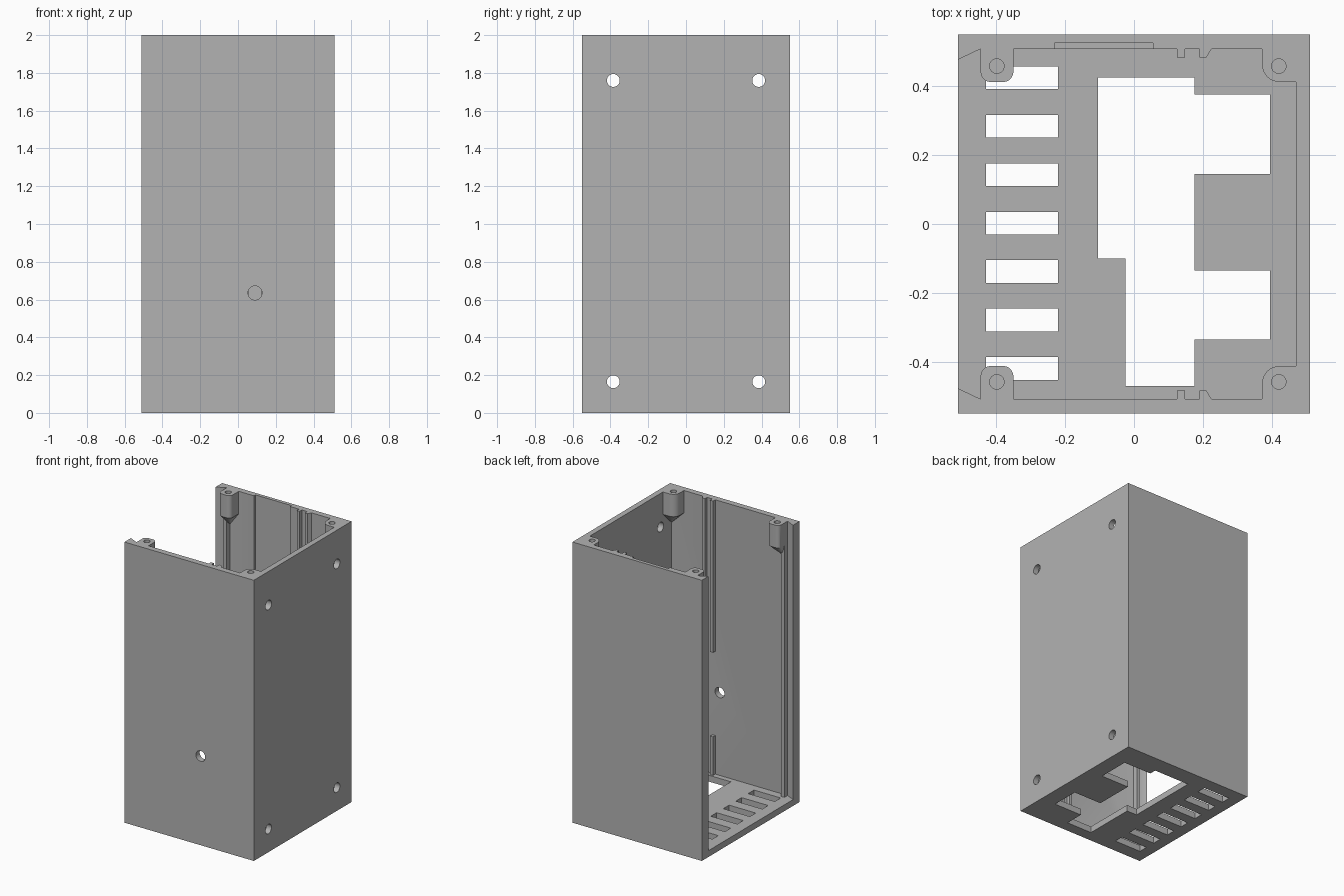
import bpy, bmesh
from math import cos, sin, pi, radians
from mathutils import Matrix, Vector

if "Cube" in bpy.data.objects:
    bpy.data.objects.remove(bpy.data.objects["Cube"], do_unlink=True)

grey = bpy.data.materials.new("light_grey_plastic")
grey.use_nodes = True
grey.diffuse_color = (0.45, 0.45, 0.45, 1)
grey.node_tree.nodes["Principled BSDF"].inputs["Base Color"].default_value = grey.diffuse_color

W, D, H = 0.51, 0.55, 2.0      # half width, half depth, height
IN_X, IN_Y = 0.47, 0.508       # inner wall faces
FLOOR = 0.045


def make(name, bm):
    bmesh.ops.recalc_face_normals(bm, faces=bm.faces[:])
    mesh = bpy.data.meshes.new(name)
    bm.to_mesh(mesh)
    bm.free()
    mesh.materials.append(grey)
    obj = bpy.data.objects.new(name, mesh)
    bpy.context.collection.objects.link(obj)
    return obj


def loft(name, rings):
    """Closed solid through a stack of (points, z) rings."""
    bm = bmesh.new()
    loops = [[bm.verts.new((x, y, z)) for x, y in pts] for pts, z in rings]
    n = len(loops[0])
    for a, b in zip(loops, loops[1:]):
        for i in range(n):
            j = (i + 1) % n
            bm.faces.new((a[i], a[j], b[j], b[i]))
    bm.faces.new(loops[0])
    bm.faces.new(loops[-1])
    return make(name, bm)


def prism(name, pts, z0, z1):
    return loft(name, [(pts, z0), (pts, z1)])


def rect(x0, x1, y0, y1):
    return [(x0, y0), (x1, y0), (x1, y1), (x0, y1)]


def cylinder(name, centre, radius, depth, axis):
    bm = bmesh.new()
    turn = Vector((0, 0, 1)).rotation_difference(Vector(axis)).to_matrix().to_4x4()
    bmesh.ops.create_cone(bm, cap_ends=True, segments=32, radius1=radius, radius2=radius,
                          depth=depth, matrix=Matrix.Translation(centre) @ turn)
    return make(name, bm)


def cut(obj, cutters):
    for c in cutters:
        c.hide_render = True
        mod = obj.modifiers.new("cut", 'BOOLEAN')
        mod.operation, mod.solver, mod.object = 'DIFFERENCE', 'EXACT', c
    bpy.context.view_layer.update()
    deps = bpy.context.evaluated_depsgraph_get()
    mesh = bpy.data.meshes.new_from_object(obj.evaluated_get(deps))
    obj.modifiers.clear()
    obj.data = mesh
    for c in cutters:
        bpy.data.objects.remove(c, do_unlink=True)


def arc(cx, cy, r, a0, a1, n=8):
    return [(cx + r * cos(radians(a0 + (a1 - a0) * i / n)),
             cy + r * sin(radians(a0 + (a1 - a0) * i / n))) for i in range(n + 1)]


def flip(pts, s):
    return [(x, s * y) for x, y in pts]


# Three-sided wall with bevelled panel lips along the open side
half = [(IN_X, IN_Y), (-0.445, IN_Y), (-W, 0.477), (-W, D), (W, D)]
shell = prism("wall_shell", half + flip(half, -1)[::-1], 0, H)
cutters = [cylinder("mount_hole", (W, y, z), 0.034, 0.2, (1, 0, 0))
           for y in (-0.385, 0.385) for z in (0.165, 1.76)]
cutters.append(cylinder("cable_hole", (0.09, -D, 0.635), 0.037, 0.2, (0, 1, 0)))
cutters.append(prism("recess", rect(-0.23, 0.055, 0.45, 0.525), 0.32, H + 0.1))
cut(shell, cutters)

# Floor with stepped opening and a row of vents
floor = prism("floor", rect(-W, IN_X + 0.01, -IN_Y - 0.01, IN_Y + 0.01), 0, FLOOR)
opening = [(-0.105, 0.425), (0.175, 0.425), (0.175, 0.375), (0.395, 0.375), (0.395, 0.145),
           (0.175, 0.145), (0.175, -0.135), (0.395, -0.135), (0.395, -0.335), (0.175, -0.335),
           (0.175, -0.47), (-0.025, -0.47), (-0.025, -0.1), (-0.105, -0.1)]
cutters = [prism("opening", opening, -0.1, 0.2)]
for i in range(7):
    y = 0.0025 + (i - 3) * 0.1405
    cutters.append(prism("vent", rect(-0.43, -0.22, y - 0.033, y + 0.033), -0.1, 0.2))
cut(floor, cutters)

# Screw posts with tapered undersides, panel ribs and board guides on both walls
left_post = ([(-0.445, IN_Y)] + arc(-0.415, 0.442, 0.03, 180, 270)
             + arc(-0.38, 0.442, 0.03, 270, 360) + [(-0.35, IN_Y)])
right_post = [(0.372, IN_Y)] + arc(0.422, 0.462, 0.05, 180, 270) + [(IN_X, 0.412), (IN_X, IN_Y)]
guide_a = rect(0.125, 0.148, 0.483, IN_Y + 0.005)
guide_b = [(0.19, IN_Y + 0.005), (0.19, 0.483), (0.21, 0.483), (0.225, IN_Y), (0.225, IN_Y + 0.005)]

for s, side in ((1, "back"), (-1, "front")):
    for label, pts, tip, hole_x in (("left", left_post, (-0.42, IN_Y), -0.398),
                                    ("right", right_post, (IN_X, IN_Y), 0.42)):
        point = [(tip[0] + (x - tip[0]) * 0.04, tip[1] + (y - tip[1]) * 0.04) for x, y in pts]
        post = loft(f"{side}_{label}_screw_post",
                    [(flip(point, s), 1.75), (flip(pts, s), 1.84), (flip(pts, s), H)])
        cut(post, [cylinder("screw_hole", (hole_x, s * 0.458, H), 0.021, 0.24, (0, 0, 1))])
    prism(f"{side}_panel_rib", flip(rect(-0.445, -0.42, 0.472, IN_Y + 0.005), s), FLOOR, 1.84)
    spans = ((FLOOR, H),) if s > 0 else ((FLOOR, 0.32), (0.92, H))
    for z0, z1 in spans:
        prism(f"{side}_board_guide", flip(guide_a, s), z0, z1)
        prism(f"{side}_board_guide_bevelled", flip(guide_b, s), z0, z1)

# Smooth round holes, crisp edges
bpy.ops.object.select_all(action='DESELECT')
for o in bpy.context.scene.objects:
    if o.type == 'MESH':
        o.select_set(True)
        bpy.context.view_layer.objects.active = o
bpy.ops.object.shade_smooth_by_angle(angle=radians(30))
